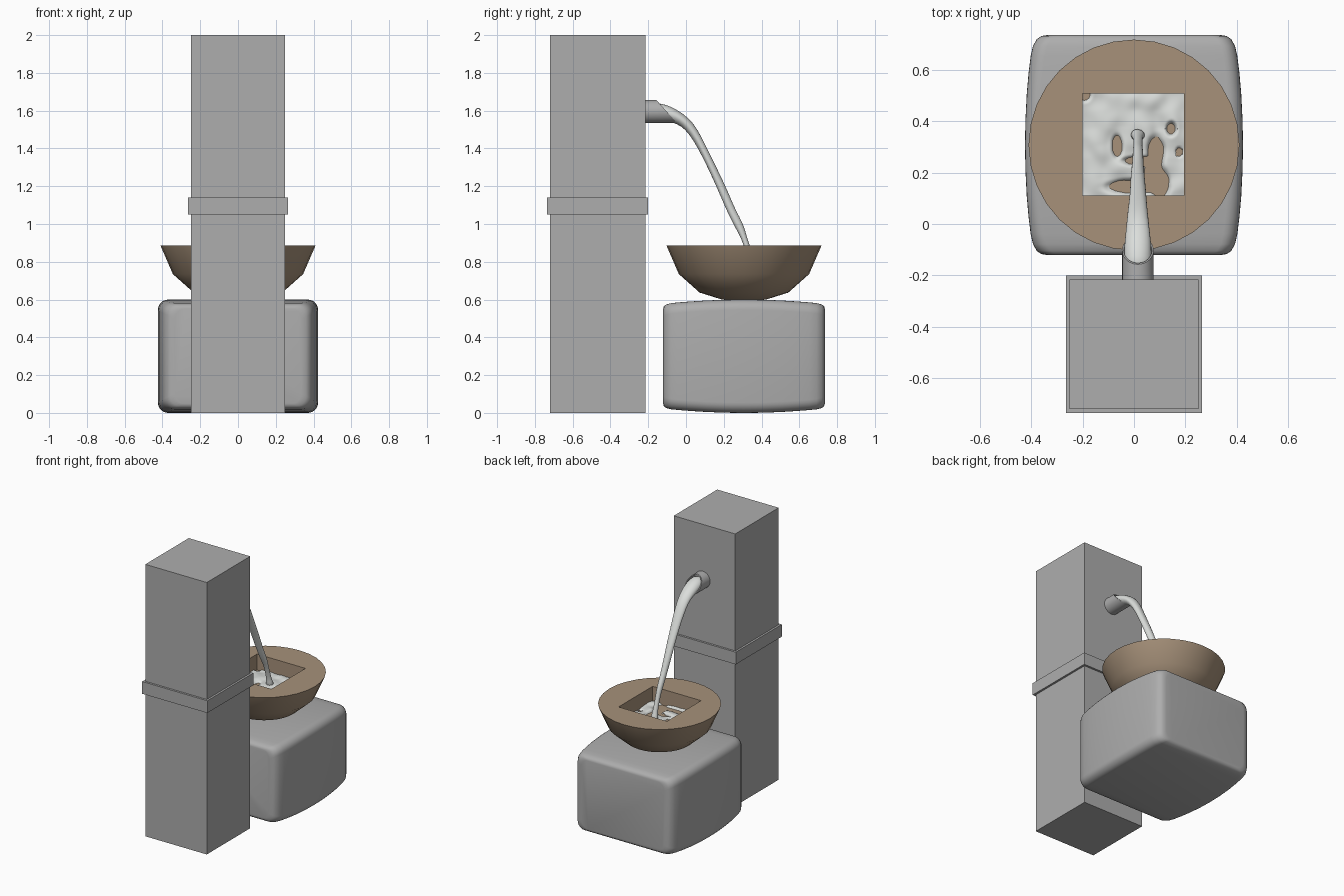
import bpy, bmesh, math
from mathutils import Vector, noise

if "Cube" in bpy.data.objects:
    bpy.data.objects.remove(bpy.data.objects["Cube"])


def material(name, rgb):
    m = bpy.data.materials.new(name)
    m.diffuse_color = (*rgb, 1)
    m.use_nodes = True
    m.node_tree.nodes["Principled BSDF"].inputs["Base Color"].default_value = m.diffuse_color
    return m


GREY = material("grey_stone", (0.42, 0.42, 0.42))
CLAY = material("brown_clay", (0.385, 0.285, 0.195))
WATER = material("pale_water", (0.71, 0.73, 0.71))


def finish(name, bm, mat, smooth=None):
    bmesh.ops.recalc_face_normals(bm, faces=bm.faces[:])
    me = bpy.data.meshes.new(name)
    bm.to_mesh(me)
    bm.free()
    me.materials.append(mat)
    ob = bpy.data.objects.new(name, me)
    bpy.context.collection.objects.link(ob)
    if smooth:
        shade(ob, smooth)
    return ob


def shade(ob, angle):
    bpy.ops.object.select_all(action='DESELECT')
    ob.select_set(True)
    bpy.context.view_layer.objects.active = ob
    bpy.ops.object.shade_smooth_by_angle(angle=math.radians(angle))


def box(name, lo, hi, mat):
    bm = bmesh.new()
    bmesh.ops.create_cube(bm, size=1)
    for v in bm.verts:
        v.co = [(a + b) / 2 + c * (b - a) for a, b, c in zip(lo, hi, v.co)]
    return finish(name, bm, mat)


def loft(name, rings, mat, smooth=None):
    """Bridge rings of equal point count and cap both ends."""
    bm = bmesh.new()
    vs = [[bm.verts.new(p) for p in r] for r in rings]
    n = len(vs[0])
    for a, b in zip(vs, vs[1:]):
        for i in range(n):
            j = (i + 1) % n
            bm.faces.new((a[i], a[j], b[j], b[i]))
    bm.faces.new(vs[0])
    bm.faces.new(vs[-1])
    return finish(name, bm, mat, smooth)


def angles(n):
    return [2 * math.pi * i / n for i in range(n)]


# Pillar and its band
box("pillar", (-0.25, -0.72, 0), (0.25, -0.215, 2), GREY)
box("pillar_band", (-0.265, -0.735, 1.05), (0.265, -0.2, 1.14), GREY)

# Rounded plinth: rounded-rectangle sections lofted along y, bulging mid-way
CY = 0.307


def rounded_section(y, w, h, r):
    pts = []
    for k, (sx, sz) in enumerate(((1, 1), (-1, 1), (-1, -1), (1, -1))):
        for i in range(7):
            a = math.pi / 2 * (k + i / 6)
            pts.append((sx * (w - r) + r * math.cos(a), CY + y,
                        0.3 + sz * (h - r) + r * math.sin(a)))
    return pts


half = [(0.428, 0.335, 0.252), (0.424, 0.36, 0.265), (0.412, 0.378, 0.274),
        (0.385, 0.393, 0.281), (0.345, 0.402, 0.285), (0.28, 0.41, 0.29),
        (0.2, 0.417, 0.295), (0.1, 0.422, 0.299)]
stations = [(-y, w, h) for y, w, h in half] + [(0, 0.424, 0.3)] + half[::-1]
loft("plinth", [rounded_section(y, w, h, 0.055) for y, w, h in stations], GREY, 45)

# Bowl with a square basin cut into it
profile = [(0.41, 0.885), (0.345, 0.735), (0.235, 0.637), (0.12, 0.601), (0.03, 0.588)]
bowl = loft("bowl", [[(r * math.cos(a), CY + r * math.sin(a), z) for a in angles(32)]
                     for r, z in profile], CLAY)
FLOOR = 0.768
cutter = box("basin_cutter", (-0.2, 0.11, FLOOR), (0.194, 0.507, 1.0), CLAY)
cutter.hide_render = True
mod = bowl.modifiers.new("basin", 'BOOLEAN')
mod.operation = 'DIFFERENCE'
mod.solver = 'EXACT'
mod.object = cutter
bpy.context.view_layer.objects.active = bowl
bpy.ops.object.modifier_apply(modifier="basin")
bpy.data.objects.remove(cutter)
shade(bowl, 35)

# Spout: hollow pipe with a slanted mouth
PX, PZ, PR = 0.015, 1.595, 0.061


def pipe_ring(r, y=None):
    ring = []
    for a in angles(32):
        z = r * math.sin(a)
        mouth = -0.102 - 0.9 * z
        ring.append((PX + r * math.cos(a), mouth if y is None else y, PZ + z))
    return ring


loft("spout", [pipe_ring(PR, -0.22), pipe_ring(PR), pipe_ring(0.055),
               pipe_ring(0.055, -0.2)], GREY, 35)

# Falling stream: (y, z, half width, half thickness)
path = [(-0.19, 1.598, 0.053, 0.046), (-0.13, 1.594, 0.053, 0.044),
        (-0.08, 1.58, 0.052, 0.038), (-0.03, 1.556, 0.046, 0.031),
        (0.015, 1.522, 0.041, 0.027), (0.06, 1.455, 0.038, 0.023),
        (0.1, 1.375, 0.033, 0.021), (0.15, 1.275, 0.029, 0.021),
        (0.2, 1.165, 0.026, 0.022), (0.24, 1.07, 0.022, 0.021),
        (0.285, 0.985, 0.02, 0.024), (0.305, 0.935, 0.017, 0.015),
        (0.33, 0.86, 0.017, 0.015), (0.343, 0.81, 0.02, 0.018),
        (0.35, 0.775, 0.035, 0.03)]
rings = []
for i, (y, z, w, t) in enumerate(path):
    a, b = path[max(i - 1, 0)], path[min(i + 1, len(path) - 1)]
    d = Vector((0, b[0] - a[0], b[1] - a[1])).normalized()
    nrm = Vector((0, -d.z, d.y))
    ring = []
    for ang in angles(12):
        k = 1.05 + (0.16 * noise.noise(Vector((math.cos(ang), math.sin(ang), i * 0.7)))
                    if i > 2 else 0)
        ring.append(Vector((PX + k * w * math.cos(ang), y, z)) + nrm * (k * t * math.sin(ang)))
    rings.append(ring)
stream = loft("water_stream", rings, WATER, 60)
sub = stream.modifiers.new("soften", 'SUBSURF')
sub.levels = sub.render_levels = 1

# Rippled pool: dips (x, y, radius x, radius y) reach the floor and leave gaps
dips = [(-0.065, 0.3, 0.018, 0.04), (0.085, 0.28, 0.03, 0.06), (0.075, 0.2, 0.035, 0.06),
        (0.0, 0.145, 0.1, 0.025), (0.1, 0.155, 0.035, 0.055), (0.145, 0.37, 0.018, 0.025),
        (0.175, 0.28, 0.01, 0.016), (0.02, 0.245, 0.06, 0.016), (-0.195, 0.505, 0.025, 0.025)]
bm = bmesh.new()
bmesh.ops.create_grid(bm, x_segments=64, y_segments=64, size=0.5)
for v in bm.verts:
    x, y = -0.003 + v.co.x * 0.394, 0.3085 + v.co.y * 0.397
    z = FLOOR + 0.014 + 0.007 * noise.noise(Vector((x * 16, y * 16, 2)))
    z += 0.003 * math.sin(55 * math.hypot(x - PX, y - 0.35))
    for dx, dy, rx, ry in dips:
        wob = 1 + 0.25 * noise.noise(Vector((x * 35, y * 35, 5)))
        q = ((x - dx) / rx) ** 2 + ((y - dy) / ry) ** 2
        z -= 0.035 * math.exp(-q * q * wob)
    v.co = (x, y, z)
gaps = [v for v in bm.verts if v.co.z < FLOOR - 0.012]
bmesh.ops.delete(bm, geom=gaps, context='VERTS')
pool = finish("water_pool", bm, WATER, 60)
